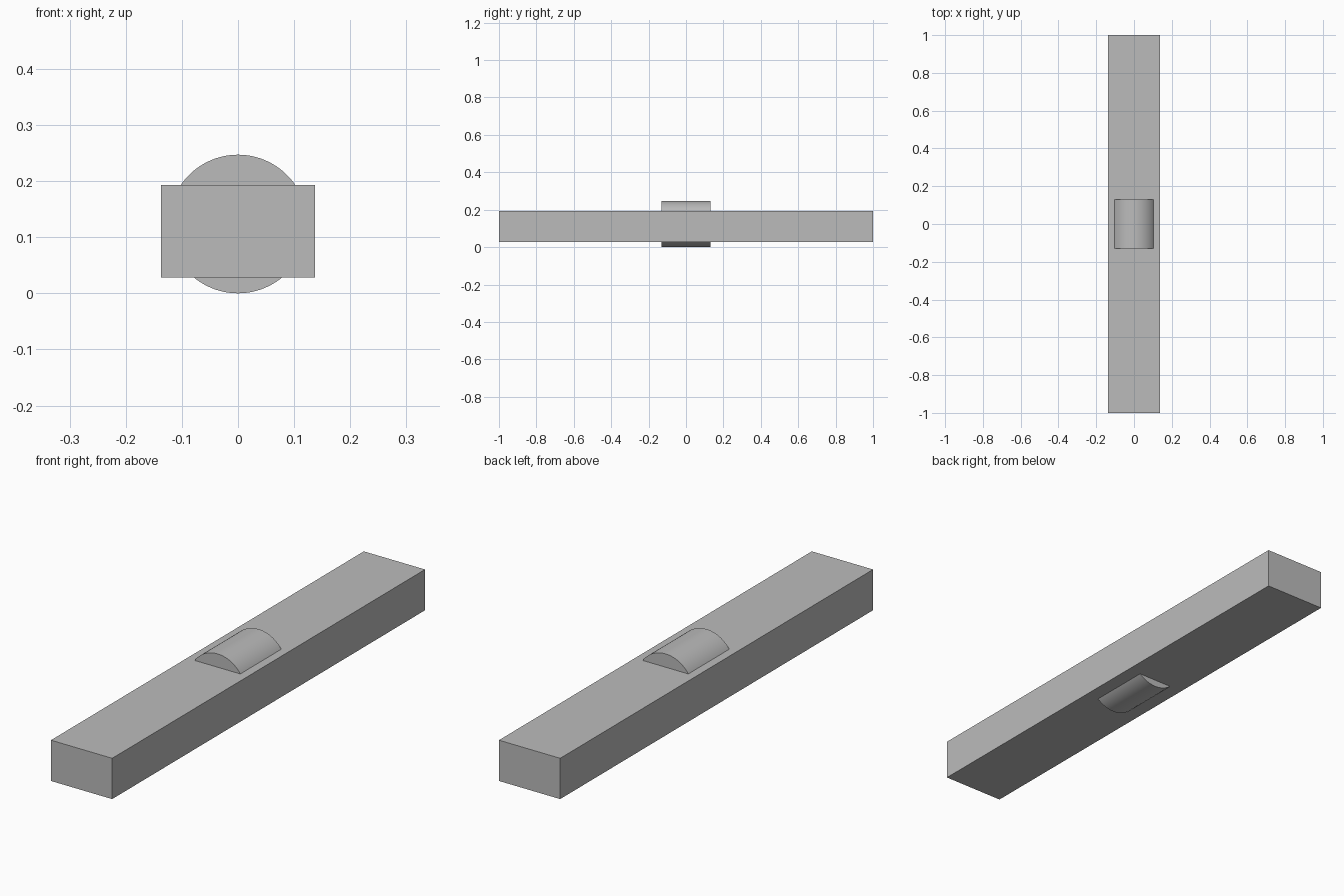
import bpy
import math

cube = bpy.data.objects.get("Cube")
if cube:
    bpy.data.objects.remove(cube, do_unlink=True)

# Single plain grey
grey = bpy.data.materials.new("plain_grey")
grey.use_nodes = True
colour = (0.5, 0.5, 0.5, 1)
grey.diffuse_color = colour
grey.node_tree.nodes["Principled BSDF"].inputs["Base Color"].default_value = colour

# Long flat bar
BOTTOM, TOP = 0.028, 0.193
bpy.ops.mesh.primitive_cube_add(size=1, location=(0, 0, (BOTTOM + TOP) / 2))
bar = bpy.context.object
bar.name = "bar"
bar.scale = (0.274, 2, TOP - BOTTOM)
bpy.ops.object.transform_apply(location=False, rotation=False, scale=True)
bar.data.materials.append(grey)

# Round hub through the middle, lying along the bar
RADIUS = 0.1235
bpy.ops.mesh.primitive_cylinder_add(vertices=96, radius=RADIUS, depth=0.262,
                                    location=(0, 0, RADIUS),
                                    rotation=(math.pi / 2, 0, 0))
hub = bpy.context.object
hub.name = "hub"
hub.data.materials.append(grey)
bpy.ops.object.shade_smooth_by_angle(angle=math.radians(30))
